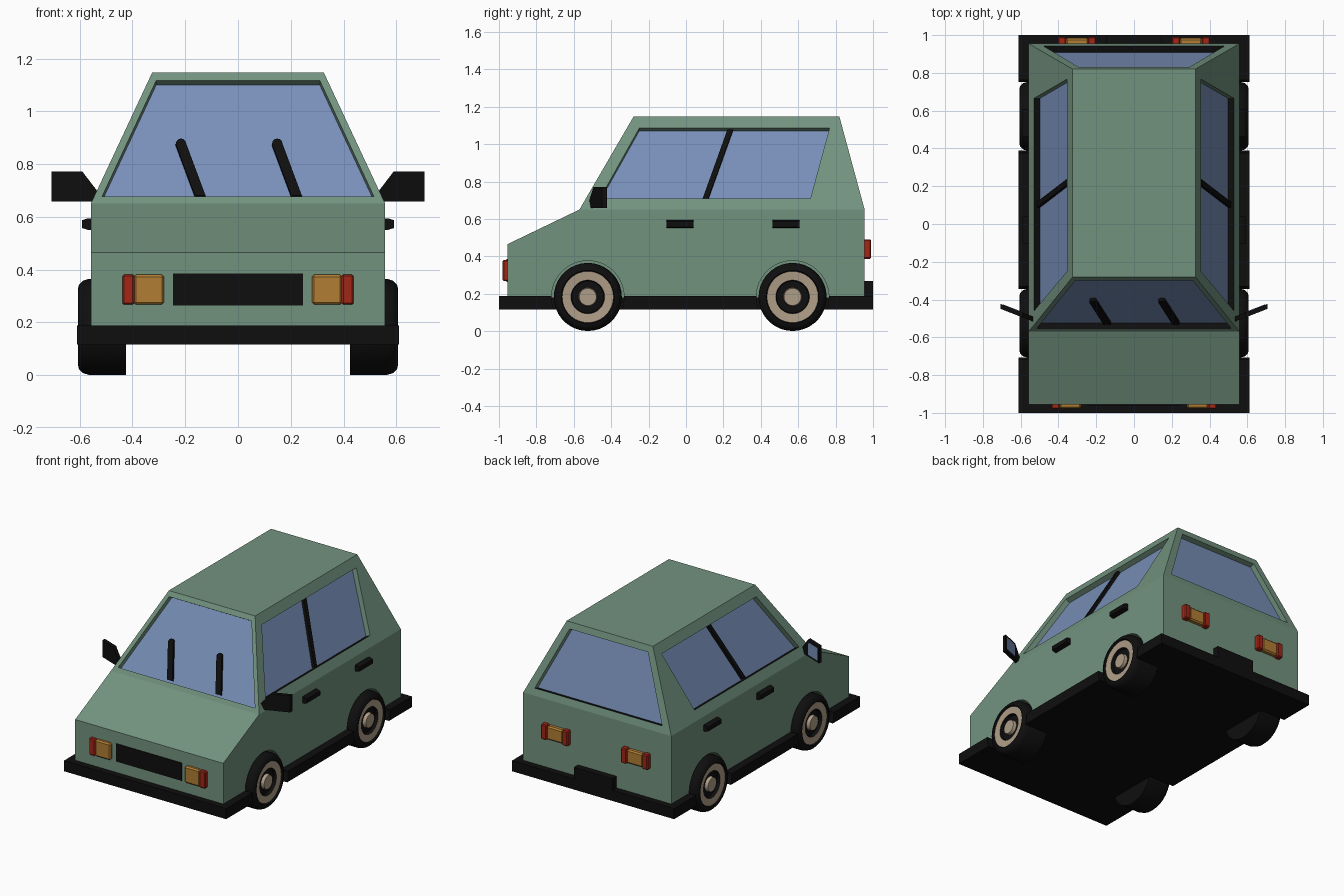
import bpy, bmesh, math
from mathutils import Vector

if "Cube" in bpy.data.objects:
    bpy.data.objects.remove(bpy.data.objects["Cube"])


def material(name, rgb):
    m = bpy.data.materials.new(name)
    m.diffuse_color = (*rgb, 1)
    m.use_nodes = True
    m.node_tree.nodes["Principled BSDF"].inputs["Base Color"].default_value = m.diffuse_color
    return m


GREEN = material("green paint", (0.17, 0.29, 0.213))
GLASS = material("blue glass", (0.188, 0.275, 0.48))
BLACK = material("black plastic", (0.0045, 0.0045, 0.0045))
ORANGE = material("orange lamp", (0.44, 0.205, 0.034))
RED = material("red lamp", (0.36, 0.019, 0.008))
BEIGE = material("beige hub", (0.43, 0.337, 0.242))

# Main dimensions
W, ROOF_W = 0.558, 0.325
BELT, ROOF = 0.65, 1.148
FRONT_Y, REAR_Y, ROOF_F, ROOF_R = -0.57, 0.955, -0.28, 0.82
DEPTH = 0.035
WHEELS = {"front": -0.525, "rear": 0.57}
WHEEL_Z = 0.183
SIDES = (("left", -1), ("right", 1))


def rise(z):
    return (z - BELT) / (ROOF - BELT)


def side_x(z):
    return W + (ROOF_W - W) * rise(z)


def front_y(z):
    return FRONT_Y + (ROOF_F - FRONT_Y) * rise(z)


def rear_y(z):
    return REAR_Y + (ROOF_R - REAR_Y) * rise(z)


def finish(name, bm, *mats):
    bmesh.ops.recalc_face_normals(bm, faces=bm.faces)
    me = bpy.data.meshes.new(name)
    bm.to_mesh(me)
    bm.free()
    for m in mats:
        me.materials.append(m)
    o = bpy.data.objects.new(name, me)
    bpy.context.collection.objects.link(o)
    return o


def prism(name, pts, offset, mat, bevel=0):
    bm = bmesh.new()
    low = [bm.verts.new(p) for p in pts]
    high = [bm.verts.new(Vector(p) + Vector(offset)) for p in pts]
    bm.faces.new(low)
    bm.faces.new(high)
    for i in range(len(pts)):
        j = (i + 1) % len(pts)
        bm.faces.new((low[i], low[j], high[j], high[i]))
    if bevel:
        bmesh.ops.recalc_face_normals(bm, faces=bm.faces)
        bmesh.ops.bevel(bm, geom=bm.edges[:], offset=bevel, segments=1, affect='EDGES')
    return finish(name, bm, mat)


def box(name, x, y, z, mat, bevel=0):
    x, y, z = sorted(x), sorted(y), sorted(z)
    pts = [(x[0], y[0], z[0]), (x[1], y[0], z[0]), (x[1], y[1], z[0]), (x[0], y[1], z[0])]
    return prism(name, pts, (0, 0, z[1] - z[0]), mat, bevel)


def window(bm, outer, inner):
    """Frame around a window opening, recess walls and a sunken pane."""
    n = (outer[1].co - outer[0].co).cross(outer[3].co - outer[0].co).normalized()
    if n.dot(outer[0].co - Vector((0, 0.2, 0.7))) < 0:
        n.negate()
    rim = [bm.verts.new(p) for p in inner]
    pane = [bm.verts.new(v.co - n * DEPTH) for v in rim]
    for i in range(4):
        j = (i + 1) % 4
        bm.faces.new((outer[i], outer[j], rim[j], rim[i]))
        wall = bm.faces.new((rim[i], rim[j], pane[j], pane[i]))
        wall.material_index = 2 if i == 0 else 0   # black sill along the bottom
    bm.faces.new(pane).material_index = 1


# Body shell: side profile, hood, tapered cabin with recessed windows
bm = bmesh.new()
profile = [(FRONT_Y, BELT), (-0.955, 0.465), (-0.955, 0.18), (REAR_Y, 0.18), (REAR_Y, BELT)]
hull = {s: [bm.verts.new((s * W, y, z)) for y, z in profile] for s in (-1, 1)}
roof = {s: [bm.verts.new((s * ROOF_W, y, ROOF)) for y in (ROOF_F, ROOF_R)] for s in (-1, 1)}
for s in (-1, 1):
    bm.faces.new(hull[s])
    outer = [hull[s][0], hull[s][4], roof[s][1], roof[s][0]]
    opening = [(-0.46, 0.71), (0.665, 0.71), (0.767, 1.085), (-0.25, 1.085)]
    window(bm, outer, [(s * side_x(z), y, z) for y, z in opening])
for i in range(4):
    bm.faces.new((hull[-1][i], hull[-1][i + 1], hull[1][i + 1], hull[1][i]))
bm.faces.new(roof[-1] + roof[1][::-1])
for k, r, fy, xb, zb, xt, zt in ((0, 0, front_y, 0.515, 0.678, 0.31, 1.117),
                                 (4, 1, rear_y, 0.48, 0.695, 0.295, 1.105)):
    outer = [hull[-1][k], hull[1][k], roof[1][r], roof[-1][r]]
    opening = [(-xb, zb), (xb, zb), (xt, zt), (-xt, zt)]
    window(bm, outer, [(x, fy(z), z) for x, z in opening])
body = finish("body", bm, GREEN, GLASS, BLACK)

# Black floor skirt with bumpers
skirt = box("bumper_skirt", (-0.611, 0.611), (-1, 1), (0.116, 0.188), BLACK)

# Wheel arches cut from body and skirt
for end, wy in WHEELS.items():
    for side, s in SIDES:
        ring = [(s * 0.42, wy + 0.194 * math.cos(a), WHEEL_Z + 0.194 * math.sin(a))
                for a in (math.tau * (i + 0.5) / 40 for i in range(40))]
        cutter = prism("arch_cutter", ring, (s * 0.3, 0, 0), None)
        cutter.hide_render = True
        for target in (body, skirt):
            mod = target.modifiers.new("arch", 'BOOLEAN')
            mod.operation = 'DIFFERENCE'
            mod.solver = 'EXACT'
            mod.object = cutter
            bpy.context.view_layer.objects.active = target
            bpy.ops.object.modifier_apply(modifier=mod.name)
        bpy.data.objects.remove(cutter)

# Wheels: lathed tyre, beige rim ring, dark dish and beige hub
LATHE = [(0.425, 0, 0), (0.425, 0.182, 0), (0.565, 0.182, 0), (0.588, 0.175, 0),
         (0.603, 0.16, 0), (0.607, 0.142, 0), (0.598, 0.137, 1), (0.594, 0.09, 0),
         (0.575, 0.085, 0), (0.575, 0.05, 1), (0.597, 0.046, 1), (0.597, 0, 1)]
SEG = 36
for end, wy in WHEELS.items():
    for side, s in SIDES:
        bm = bmesh.new()
        rings = []
        for x, r, _ in LATHE:
            n = SEG if r else 1
            rings.append([bm.verts.new((s * x, wy + r * math.cos(math.tau * i / n),
                                        WHEEL_Z + r * math.sin(math.tau * i / n)))
                          for i in range(n)])
        for k in range(len(LATHE) - 1):
            a, b = rings[k], rings[k + 1]
            for i in range(SEG):
                j = (i + 1) % SEG
                quad = [a[i % len(a)], a[j % len(a)], b[j % len(b)], b[i % len(b)]]
                f = bm.faces.new(list(dict.fromkeys(quad)))
                f.material_index = LATHE[k][2]
        wheel = finish(f"{end}_{side}_wheel", bm, BLACK, BEIGE)
        bpy.ops.object.select_all(action='DESELECT')
        wheel.select_set(True)
        bpy.context.view_layer.objects.active = wheel
        bpy.ops.object.shade_smooth_by_angle(angle=math.radians(35))

# Grille and rear plate holder
box("grille", (-0.247, 0.247), (-0.96, -0.951), (0.264, 0.385), BLACK)
box("plate_holder", (-0.145, 0.145), (0.94, 1.0), (0.17, 0.267), BLACK)

for side, s in SIDES:
    # Lamps
    box(f"{side}_headlight", (s * 0.28, s * 0.395), (-0.978, -0.945), (0.267, 0.381), ORANGE, 0.009)
    box(f"{side}_front_indicator", (s * 0.393, s * 0.438), (-0.98, -0.945), (0.267, 0.381), RED, 0.006)
    box(f"{side}_tail_lamp", (s * 0.24, s * 0.362), (0.94, 0.984), (0.392, 0.485), ORANGE, 0.009)
    for part, a, b in (("inner", 0.2, 0.243), ("outer", 0.36, 0.403)):
        box(f"{side}_{part}_brake_lamp", (s * a, s * b), (0.94, 0.99), (0.387, 0.49), RED, 0.006)

    # Door handles
    for door, y in (("front", -0.032), ("rear", 0.535)):
        end = [(0.55, 0.551), (0.57, 0.551), (0.592, 0.558), (0.592, 0.587), (0.57, 0.594), (0.55, 0.594)]
        prism(f"{side}_{door}_door_handle", [(s * x, y - 0.072, z) for x, z in end],
              (0, 0.144, 0), BLACK)

    # Door pillar lying on the side glass
    bar = [(0.088, 0.699), (0.118, 0.699), (0.252, 1.072), (0.222, 1.072)]
    prism(f"{side}_door_pillar", [(s * (side_x(z) - 0.04), y, z) for y, z in bar],
          (s * 0.018, 0, 0.008), BLACK)

    # Slanted wing mirror and its glass
    def slant(pts, shift):
        return [(s * x, -0.522 + shift + (x - 0.52) * 0.39, z) for x, z in pts]
    shell = [(0.535, 0.658), (0.707, 0.658), (0.707, 0.772), (0.59, 0.772), (0.535, 0.70)]
    prism(f"{side}_mirror", slant(shell, 0), (0, 0.026, 0), BLACK)
    plate = [(0.595, 0.672), (0.693, 0.672), (0.693, 0.758), (0.605, 0.758), (0.595, 0.745)]
    prism(f"{side}_mirror_glass", slant(plate, 0.024), (0, 0.005, 0), GLASS)

# Wipers with rounded tips lying on the windscreen
for side, base_x in (("left", -0.143), ("right", 0.222)):
    tip_x, tip_z, half = base_x - 0.073, 0.868, 0.02
    outline = [(base_x - half, 0.672), (base_x + half, 0.672)]
    outline += [(tip_x + half * math.cos(a), tip_z + half * math.sin(a))
                for a in (math.pi * i / 6 for i in range(7))]
    prism(f"{side}_wiper", [(x, front_y(z) + 0.042, z) for x, z in outline],
          (0, -0.016, 0.009), BLACK)
